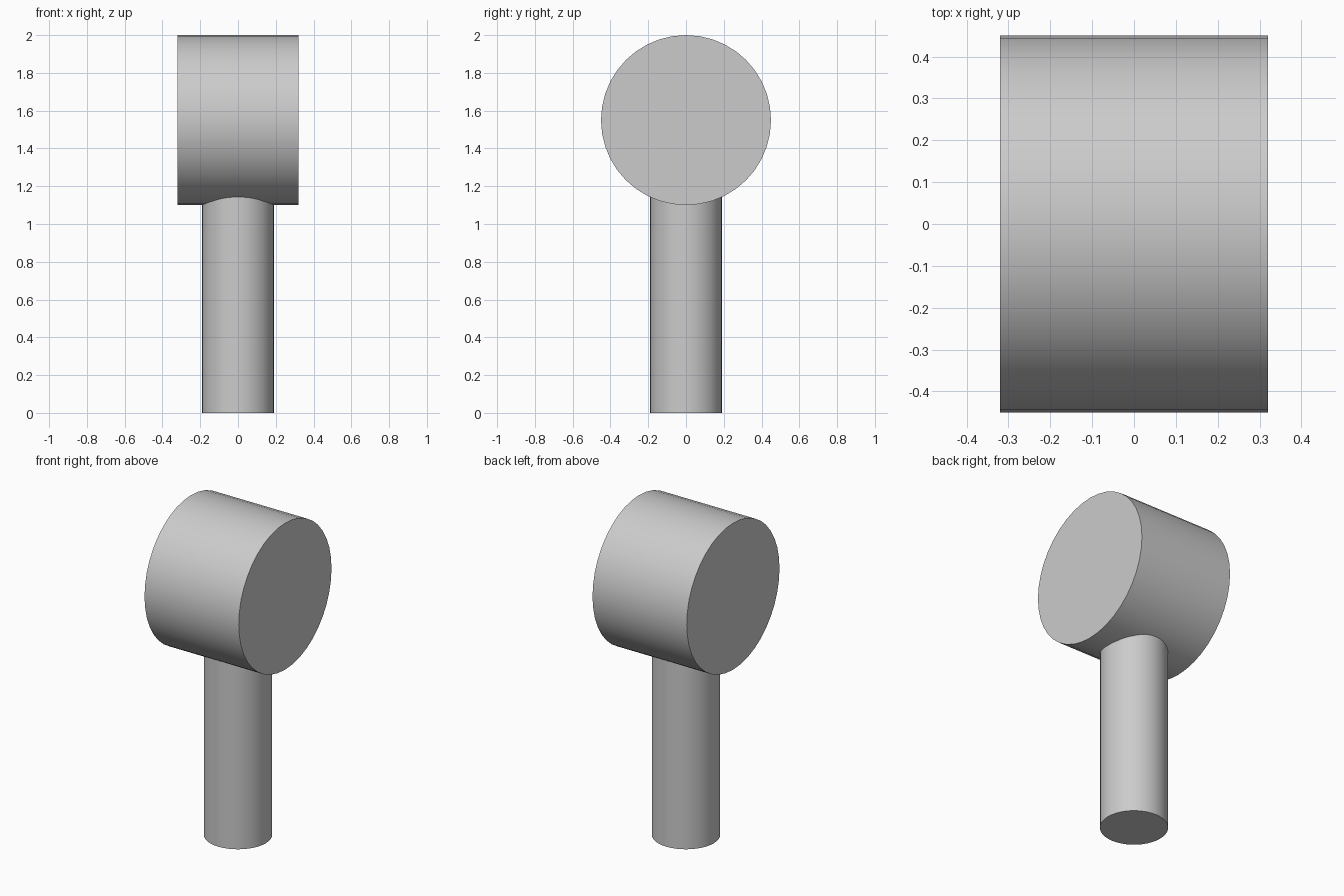
import bpy
from math import radians

if "Cube" in bpy.data.objects:
    bpy.data.objects.remove(bpy.data.objects["Cube"])


def cylinder(name, radius, depth, z, sides=40, rot=(0, 0, 0)):
    bpy.ops.mesh.primitive_cylinder_add(vertices=sides, radius=radius, depth=depth,
                                        location=(0, 0, z), rotation=rot)
    ob = bpy.context.object
    ob.name = name
    bpy.ops.object.transform_apply(location=True, rotation=True, scale=True)
    bpy.ops.object.shade_smooth_by_angle(angle=radians(30))
    return ob


# Upright handle, its top buried in the head
cylinder("handle", 0.19, 1.2, 0.6)

# Drum-shaped head lying along x
cylinder("head", 0.45, 0.64, 1.55, rot=(0, radians(90), 0))
